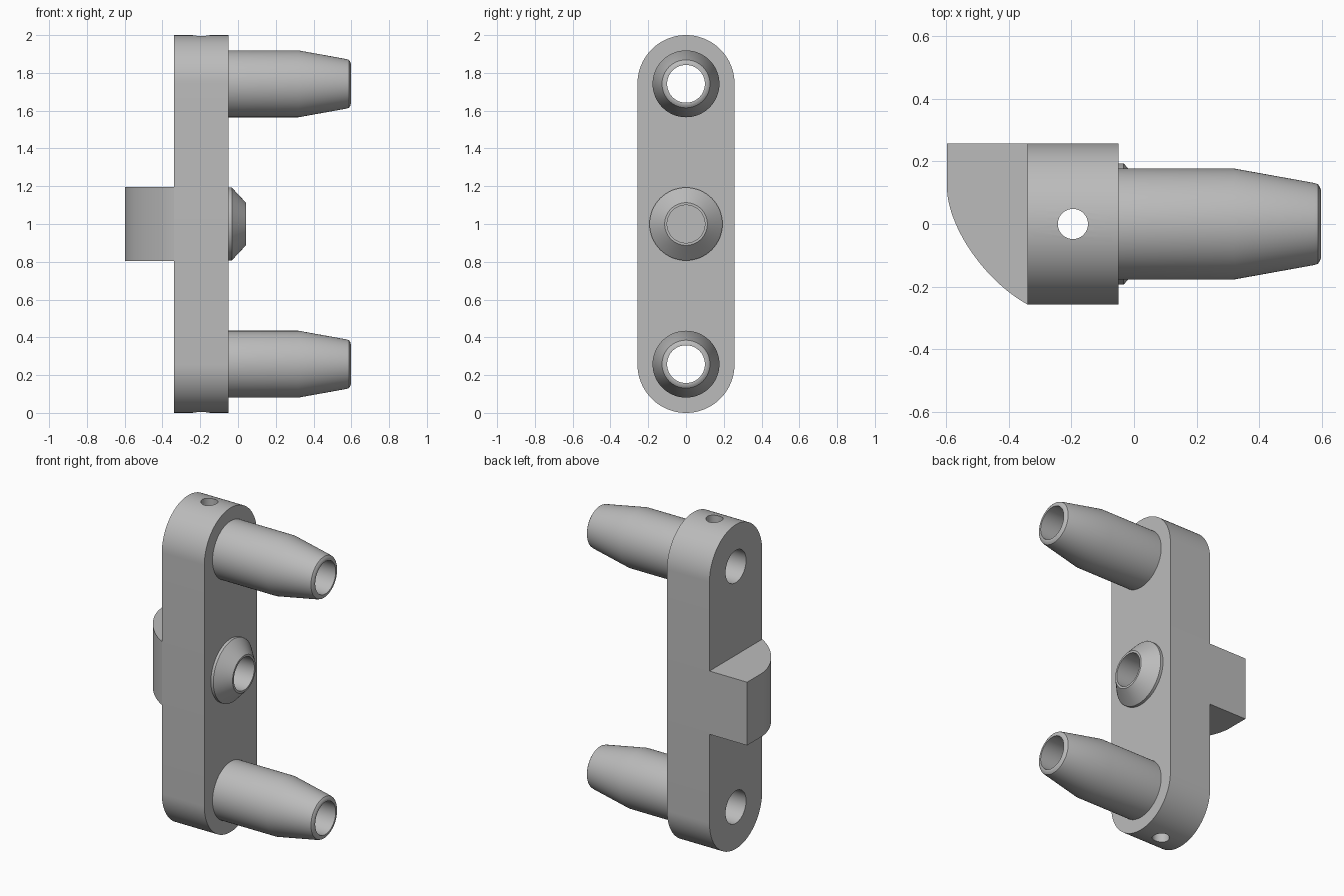
import bpy, bmesh, math
from mathutils import Vector, Matrix
from mathutils.geometry import interpolate_bezier

if "Cube" in bpy.data.objects:
    bpy.data.objects.remove(bpy.data.objects["Cube"], do_unlink=True)

grey = bpy.data.materials.new("plain grey")
grey.use_nodes = True
grey.diffuse_color = (0.5, 0.5, 0.5, 1)
grey.node_tree.nodes["Principled BSDF"].inputs["Base Color"].default_value = grey.diffuse_color

HALF = 0.257                       # half depth and end radius of the plate
BACK, FACE = -0.34, -0.05          # plate extent in x
BORE = 0.1
MID = 1.0
PEG_HEIGHTS = {"lower": 0.258, "upper": 1.742}


def finish(name, bm):
    bmesh.ops.recalc_face_normals(bm, faces=bm.faces)
    mesh = bpy.data.meshes.new(name)
    bm.to_mesh(mesh)
    bm.free()
    mesh.materials.append(grey)
    obj = bpy.data.objects.new(name, mesh)
    bpy.context.collection.objects.link(obj)
    return obj


def smooth(obj):
    bpy.ops.object.select_all(action='DESELECT')
    obj.select_set(True)
    bpy.context.view_layer.objects.active = obj
    bpy.ops.object.shade_smooth_by_angle(angle=math.radians(25))


def extrude(name, outline, offset):
    """Closed prism from a planar outline."""
    bm = bmesh.new()
    face = bm.faces.new([bm.verts.new(p) for p in outline])
    result = bmesh.ops.extrude_face_region(bm, geom=[face], use_keep_orig=True)
    moved = [g for g in result["geom"] if isinstance(g, bmesh.types.BMVert)]
    bmesh.ops.translate(bm, verts=moved, vec=offset)
    return finish(name, bm)


def lathe(name, profile, z):
    """Spin (x, radius) points around a horizontal axis at height z."""
    bm = bmesh.new()
    verts = [bm.verts.new((x, 0, z + r)) for x, r in profile]
    edges = [bm.edges.new(pair) for pair in zip(verts, verts[1:])]
    bmesh.ops.spin(bm, geom=verts + edges, cent=(0, 0, z), axis=(1, 0, 0),
                   angle=math.tau, steps=64, use_merge=True)
    bmesh.ops.remove_doubles(bm, verts=bm.verts, dist=1e-5)
    obj = finish(name, bm)
    smooth(obj)
    return obj


def drill(target, start, end, radius):
    """Cut a round hole between two points."""
    start, end = Vector(start), Vector(end)
    axis = end - start
    place = Matrix.Translation((start + end) / 2) @ axis.to_track_quat('Z', 'Y').to_matrix().to_4x4()
    bm = bmesh.new()
    bmesh.ops.create_cone(bm, cap_ends=True, segments=64, radius1=radius,
                          radius2=radius, depth=axis.length, matrix=place)
    cutter = finish("hole_cutter", bm)
    cutter.hide_render = True
    mod = target.modifiers.new("hole", 'BOOLEAN')
    mod.operation, mod.solver, mod.object = 'DIFFERENCE', 'EXACT', cutter
    bpy.context.view_layer.objects.active = target
    bpy.ops.object.modifier_apply(modifier=mod.name)
    bpy.data.objects.remove(cutter, do_unlink=True)


# Plate with rounded ends
STEPS = 40
outline = []
for centre, start in ((2 - HALF, 0), (HALF, math.pi)):
    for i in range(STEPS + 1):
        a = start + math.pi * i / STEPS
        outline.append((BACK, HALF * math.cos(a), centre + HALF * math.sin(a)))
plate = extrude("plate", outline, (FACE - BACK, 0, 0))

# Bores through the plate, blind centre bore and long vertical bore
for z in PEG_HEIGHTS.values():
    drill(plate, (BACK - 0.1, 0, z), (FACE + 0.1, 0, z), BORE)
drill(plate, (BACK + 0.01, 0, MID), (FACE + 0.1, 0, MID), BORE)
drill(plate, (-0.195, 0, -0.1), (-0.195, 0, 2.1), 0.048)
smooth(plate)

# Hollow tapered pegs
peg = [(FACE, 0.177), (0.32, 0.177), (0.575, 0.131), (0.587, 0.127),
       (0.594, 0.117), (0.597, 0.107), (0.597, BORE), (FACE, BORE)]
for side, z in PEG_HEIGHTS.items():
    lathe(side + "_peg", peg, z)

# Conical boss around the centre bore
lathe("centre_boss", [(FACE, 0.193), (-0.033, 0.193), (0.042, 0.113),
                      (0.042, BORE), (FACE, BORE)], MID)

# Latch tab with one curved side
curve = interpolate_bezier(Vector((BACK, -HALF, 0)), Vector((-0.47, -0.185, 0)),
                           Vector((-0.59, -0.02, 0)), Vector((-0.597, 0.11, 0)), 24)
tab_outline = [(p.x, p.y, MID - 0.195) for p in curve]
tab_outline += [(-0.597, HALF, MID - 0.195), (BACK, HALF, MID - 0.195)]
smooth(extrude("latch_tab", tab_outline, (0, 0, 0.39)))
